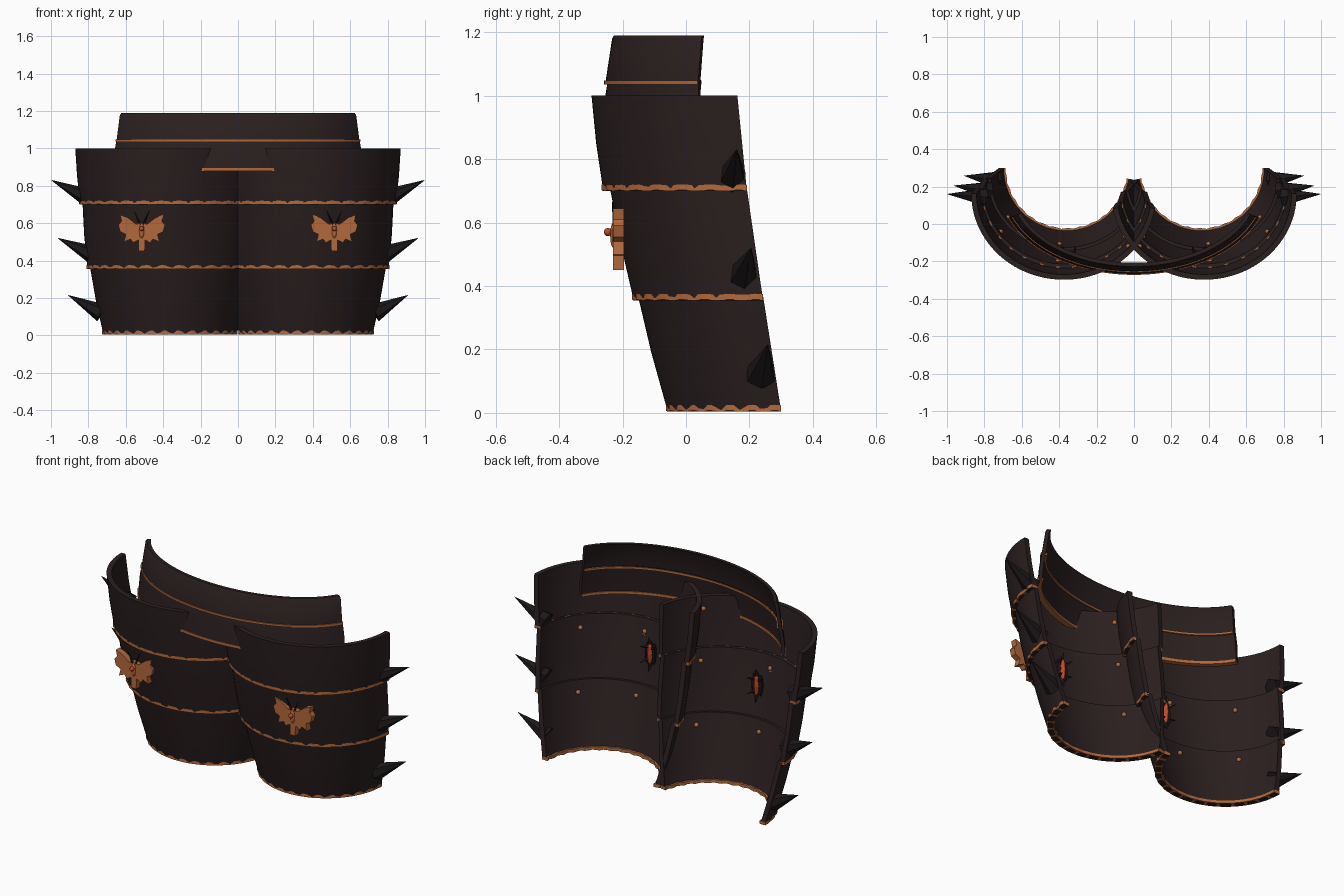
import bpy, bmesh, math
from mathutils import Vector, Matrix

if "Cube" in bpy.data.objects:
    bpy.data.objects.remove(bpy.data.objects["Cube"])


def material(name, color):
    m = bpy.data.materials.new(name)
    m.diffuse_color = (*color, 1)
    m.use_nodes = True
    m.node_tree.nodes["Principled BSDF"].inputs["Base Color"].default_value = m.diffuse_color
    return m


DARK = material("dark_leather", (0.024, 0.014, 0.014))
BLACK = material("black_horn", (0.012, 0.009, 0.010))
COPPER = material("copper", (0.45, 0.14, 0.045))
RED = material("red_gem", (0.55, 0.06, 0.02))


def finish(bm, name, mat, mirror=True, smooth=True):
    bmesh.ops.recalc_face_normals(bm, faces=bm.faces)
    me = bpy.data.meshes.new(name)
    bm.to_mesh(me)
    bm.free()
    ob = bpy.data.objects.new(name, me)
    bpy.context.collection.objects.link(ob)
    me.materials.append(mat)
    if mirror:
        ob.modifiers.new("mirror", 'MIRROR').use_clip = False
        ob.modifiers["mirror"].use_mirror_merge = False
    if smooth:
        bpy.ops.object.select_all(action='DESELECT')
        ob.select_set(True)
        bpy.context.view_layer.objects.active = ob
        bpy.ops.object.shade_smooth_by_angle(angle=math.radians(35))
    return ob


def shell(name, rows, a0, a1, thick, mat, mirror=True, n=48, wave=0.0):
    """Curved plate lofted through elliptical arcs (z, cx, rx, cy, ry)."""
    bm = bmesh.new()
    loop = [(r, 0) for r in rows] + [(r, thick) for r in reversed(rows)]
    rings = []
    for i in range(n + 1):
        a = math.radians(a0 + (a1 - a0) * i / n)
        w = wave * math.sin(i * 1.9)
        rings.append([bm.verts.new((cx + (rx - t + w) * math.cos(a),
                                    cy + (ry - t + w) * math.sin(a), z + w * 0.6))
                      for (z, cx, rx, cy, ry), t in loop])
    k = len(loop)
    for p, q in zip(rings, rings[1:]):
        for j in range(k):
            bm.faces.new((p[j], p[(j + 1) % k], q[(j + 1) % k], q[j]))
    bm.faces.new(rings[0])
    bm.faces.new(rings[-1])
    return finish(bm, name, mat, mirror)


def trim(name, row, a0, a1, depth, h=0.009, mirror=True, wave=0.0):
    z, cx, rx, cy, ry = row
    g = 0.004
    shell(name, [(z + s * h, cx, rx + g, cy, ry + g) for s in (1, -1)],
          a0, a1, depth, COPPER, mirror, wave=wave)


def spike(name, base, tip, r, mat, sides=6):
    base, tip = Vector(base), Vector(tip)
    d = tip - base
    bm = bmesh.new()
    M = Matrix.Translation((base + tip) / 2) @ d.to_track_quat('Z', 'Y').to_matrix().to_4x4()
    bmesh.ops.create_cone(bm, cap_ends=True, segments=sides, radius1=r, radius2=0.001,
                          depth=d.length, matrix=M)
    finish(bm, name, mat, smooth=False)


def ball(name, pos, r, mat, scale=(1, 1, 1), u=10, v=6):
    bm = bmesh.new()
    bmesh.ops.create_uvsphere(bm, u_segments=u, v_segments=v, radius=r,
                              matrix=Matrix.Translation(pos) @ Matrix.Diagonal((*scale, 1)))
    finish(bm, name, mat, smooth=u > 6)


# Thigh plates: three overlapping tiers, each with a copper lower rim
A0, A1, T = 190, 360, 0.028
tiers = [
    ("upper", (1.0, .375, .495, .162, .46), (.70, .37, .473, .192, .453)),
    ("middle", (.72, .37, .462, .19, .432), (.355, .365, .440, .243, .408)),
    ("lower", (.375, .365, .428, .242, .395), (.005, .36, .36, .30, .358)),
]
for name, top, bot in tiers:
    mid = tuple((p + q) / 2 + e for p, q, e in zip(top, bot, (0, 0, .004, 0, .004)))
    shell(name + "_thigh_plate", [top, mid, bot], A0, A1, T, DARK)
    rim = (bot[0] + .01,) + bot[1:]
    trim(name + "_plate_trim", rim, A0, A1, .026 if name == "middle" else T + .01, wave=.003)

# Waist belt: two stacked bands with trims
B0, B1 = 200, 340
shell("belt_upper_band", [(1.19, 0, .662, .195, .422), (1.18, 0, .672, .195, .428),
                          (1.035, 0, .692, .19, .445)], B0, B1, .02, DARK, False)
shell("belt_lower_band", [(1.05, 0, .690, .19, .436), (.98, 0, .704, .192, .45),
                          (.88, 0, .712, .19, .458)], B0, B1, .02, DARK, False)
trim("belt_upper_trim", (1.042, 0, .692, .19, .445), B0, B1, .036, .006, False)
trim("belt_lower_trim", (.886, 0, .712, .19, .458), B0, B1, .030, .008, False)

# Side spikes
spike("upper_spike", (.80, .145, .735), (.998, .16, .83), .05, BLACK)
spike("middle_spike", (.775, .18, .43), (.963, .205, .52), .05, BLACK)
spike("lower_spike", (.73, .235, .12), (.908, .258, .215), .05, BLACK)

# Moth ornament on the front of each plate
MX, MZ = .515, .56
half = [(.0, .04), (.03, .035), (.075, .07), (.115, .085), (.108, .05), (.125, .03),
        (.115, -.005), (.085, -.02), (.095, -.06), (.06, -.045), (.045, -.065),
        (.018, -.05), (.016, -.11)]
outline = half + [(-x, z) for x, z in reversed(half[1:])]
bm = bmesh.new()
face = bm.faces.new([bm.verts.new((MX + x, -.23, MZ + z)) for x, z in outline])
ext = bmesh.ops.extrude_face_region(bm, geom=[face])
for v in ext["geom"]:
    if isinstance(v, bmesh.types.BMVert):
        v.co.y = -.195
bmesh.ops.triangulate(bm, faces=[f for f in bm.faces if len(f.verts) > 4])
finish(bm, "moth_wings", COPPER, smooth=False)
ball("moth_body", (MX, -.228, MZ), .014, COPPER, (1, .8, 3))
ball("moth_gem", (MX, -.246, MZ + .01), .013, RED)
for s in (-1, 1):
    spike("moth_antenna", (MX + s * .008, -.225, MZ + .03),
          (MX + s * .04, -.232, MZ + .105), .007, BLACK, 4)


def inner(a, z):
    """Point on the inner face of the plates at angle a and height z."""
    for _, top, bot in tiers:
        if z >= bot[0]:
            f = (z - bot[0]) / (top[0] - bot[0])
            _, cx, rx, cy, ry = (q + (p - q) * f for p, q in zip(top, bot))
            a = math.radians(a)
            return Vector((cx + (rx - T) * math.cos(a), cy + (ry - T) * math.sin(a), z))


# Rivets on the inner faces
for z in (.65, .31):
    for a in (222, 275, 323):
        ball("inner_rivet", inner(a, z), .013, COPPER)
ball("top_rivet", inner(222, .93), .013, COPPER)

# Inner gem in a thorny frame
c = inner(267, .55)
ball("inner_gem", c + Vector((0, .022, 0)), .028, RED, (.65, .65, 2.3), 4, 4)
for s in (-1, 1):
    ball("gem_frame_side", c + Vector((s * .022, .01, 0)), .02, BLACK, (.6, 1, 3.2), 6, 4)
    for dz in (-.03, .03):
        spike("gem_thorn", c + Vector((s * .015, 0, dz)),
              c + Vector((s * .035, .06, dz * 1.6)), .014, BLACK, 4)
    spike("gem_end_thorn", c + Vector((0, .01, s * .045)),
          c + Vector((0, .03, s * .10)), .018, BLACK, 4)
